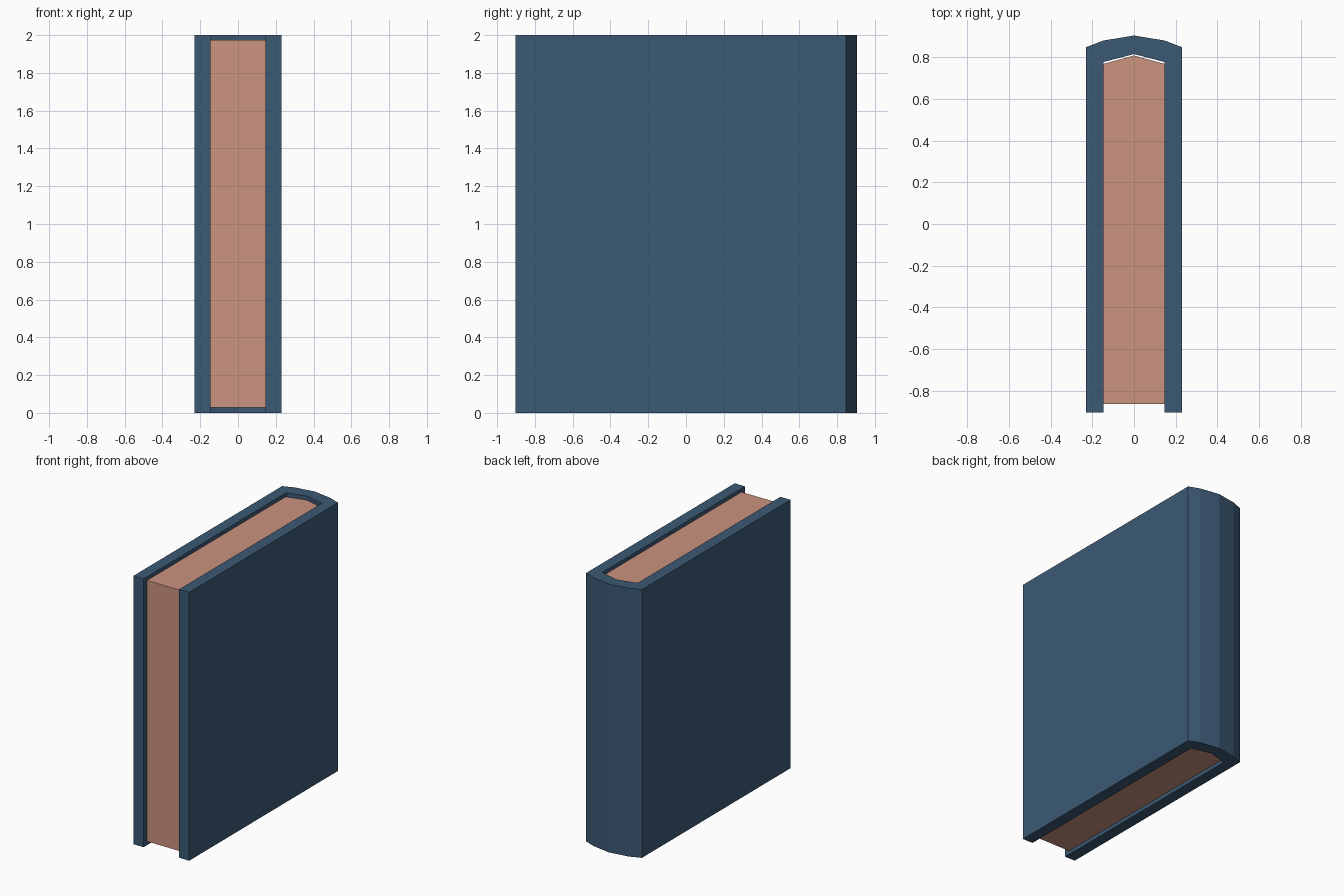
import bpy, bmesh

if "Cube" in bpy.data.objects:
    bpy.data.objects.remove(bpy.data.objects["Cube"])


def material(name, rgb):
    mat = bpy.data.materials.new(name)
    mat.diffuse_color = (*rgb, 1.0)
    mat.use_nodes = True
    mat.node_tree.nodes["Principled BSDF"].inputs["Base Color"].default_value = mat.diffuse_color
    return mat


def extruded(name, outline, z0, z1, mat):
    """Extrude a closed top-view outline from z0 up to z1."""
    bm = bmesh.new()
    face = bm.faces.new([bm.verts.new((x, y, z0)) for x, y in outline])
    new = bmesh.ops.extrude_face_region(bm, geom=[face])["geom"]
    bmesh.ops.translate(bm, vec=(0, 0, z1 - z0),
                        verts=[v for v in new if isinstance(v, bmesh.types.BMVert)])
    bmesh.ops.recalc_face_normals(bm, faces=bm.faces)
    mesh = bpy.data.meshes.new(name)
    bm.to_mesh(mesh)
    bm.free()
    mesh.materials.append(mat)
    obj = bpy.data.objects.new(name, mesh)
    bpy.context.collection.objects.link(obj)
    return obj


def mirrored(half):
    """Complete a right-hand half profile across x = 0."""
    return half + [(-x, y) for x, y in reversed(half) if x > 0]


blue = material("cover blue", (0.045, 0.100, 0.174))
peach = material("page peach", (0.604, 0.292, 0.212))

# Cover: two boards joined by a faceted, rounded spine
cover_half = [(0, 0.815), (0.146, 0.777), (0.146, -0.903), (0.23, -0.903),
              (0.23, 0.848), (0.147, 0.880), (0, 0.904)]
cover_outline = cover_half + [(-x, y) for x, y in reversed(cover_half) if x > 0]
extruded("cover", cover_outline, 0.0, 2.0, blue)

# Page block: set back from the cover edges, peaked towards the spine
page_outline = mirrored([(0.1455, -0.863), (0.1455, 0.768), (0, 0.808)])
extruded("pages", page_outline, 0.028, 1.973, peach)
